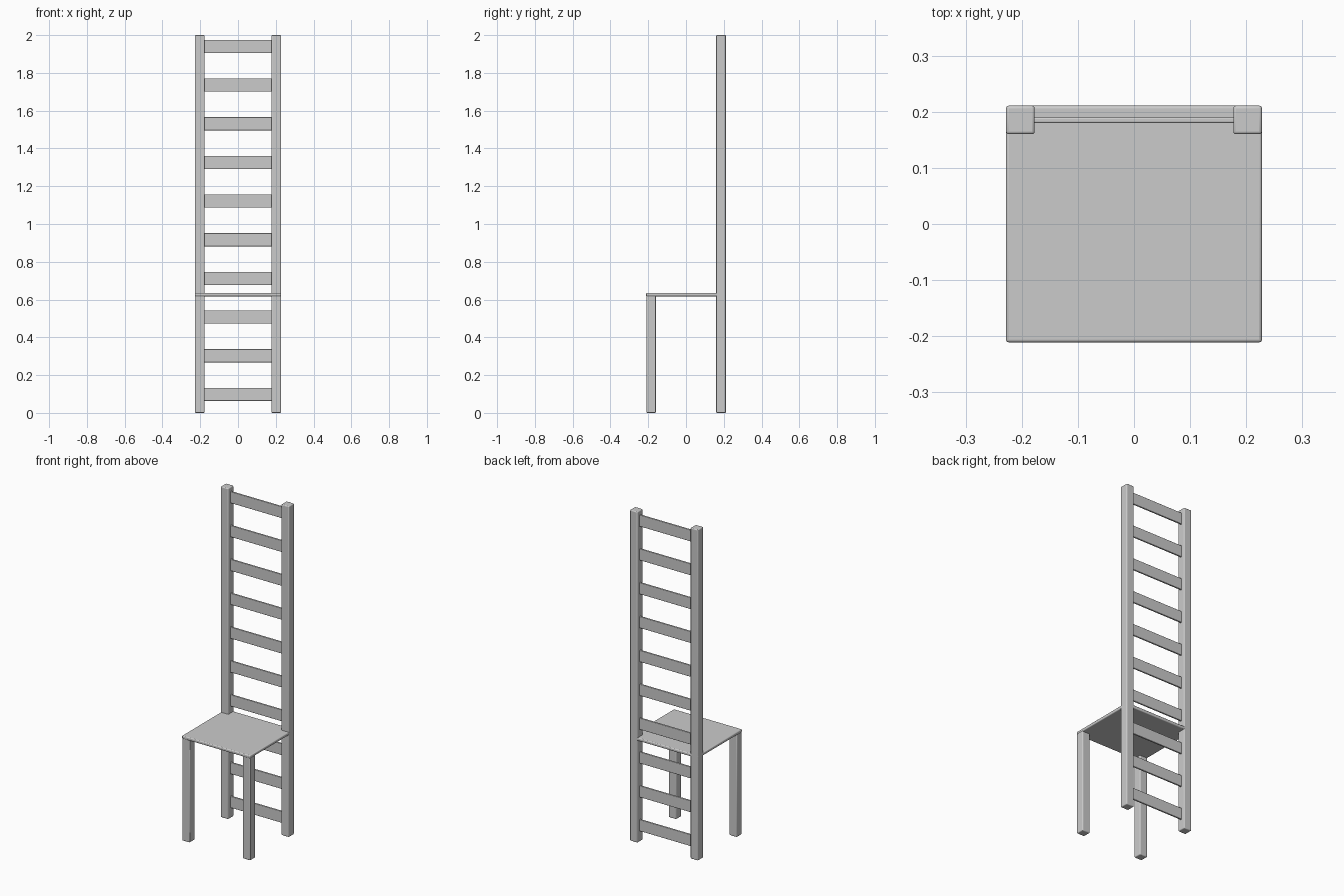
import bpy

old = bpy.data.objects.get("Cube")
if old:
    bpy.data.objects.remove(old, do_unlink=True)

# Single plain grey finish
grey = bpy.data.materials.new("plain_grey")
grey.use_nodes = True
grey.diffuse_color = (0.6, 0.6, 0.6, 1)
grey.node_tree.nodes["Principled BSDF"].inputs["Base Color"].default_value = (0.6, 0.6, 0.6, 1)


def board(name, low, high, bevel):
    """Box between two corners with softly rounded edges."""
    bpy.ops.mesh.primitive_cube_add(size=1, location=[(a + b) / 2 for a, b in zip(low, high)])
    ob = bpy.context.object
    ob.name = name
    ob.scale = [b - a for a, b in zip(low, high)]
    bpy.ops.object.transform_apply(location=False, rotation=False, scale=True)
    ob.data.materials.append(grey)
    mod = ob.modifiers.new("rounded_edges", "BEVEL")
    mod.width = bevel
    mod.segments = 3
    bpy.ops.object.shade_smooth_by_angle()
    return ob


HALF_X, HALF_Y, POST = 0.228, 0.211, 0.051
INNER_X = HALF_X - POST
SEAT_LOW, SEAT_HIGH = 0.617, 0.635

# Tall back posts and short front legs
for side, sign in (("left", 1), ("right", -1)):
    x0, x1 = sorted((sign * INNER_X, sign * HALF_X))
    board(f"back_post_{side}", (x0, HALF_Y - POST, 0), (x1, HALF_Y, 2), 0.005)
    board(f"front_leg_{side}", (x0, -HALF_Y + 0.002, 0),
          (x1, -HALF_Y + POST, SEAT_LOW + 0.005), 0.005)

# Thin seat
board("seat", (-HALF_X, -HALF_Y, SEAT_LOW), (HALF_X, HALF_Y, SEAT_HIGH), 0.005)

# Evenly spaced ladder slats between the back posts
SLATS, FIRST, LAST, HEIGHT = 10, 0.098, 1.94, 0.07
for i in range(SLATS):
    z = FIRST + (LAST - FIRST) * i / (SLATS - 1)
    board(f"back_slat_{i + 1}", (-INNER_X - 0.005, 0.18, z - HEIGHT / 2),
          (INNER_X + 0.005, 0.19, z + HEIGHT / 2), 0.003)
